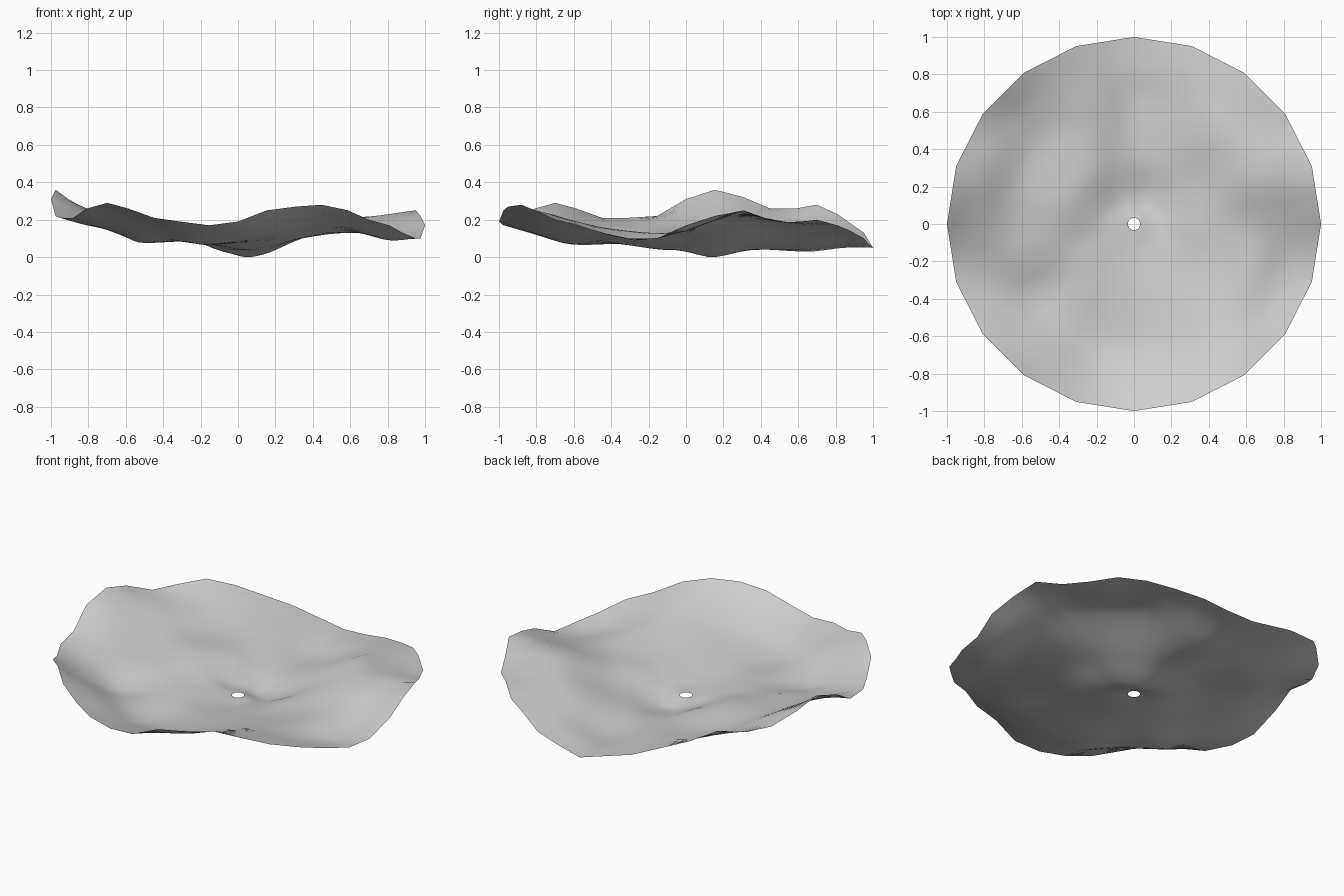
import bpy
import bmesh
import math

SIDES = 20          # corners of the outline
SPOKES = SIDES * 2  # each side is cut in half
RINGS = 28
HOLE = 0.033

# Heights in hundredths, counter-clockwise from +x, for each guide ring
hole_rim = [4, 4, 4, 4]
centre_dip = [3, 1, 0, 2, 4, 6, 6, 5, 4, 4]
inner_bowl = [11, 10, 8, 6, 4, 4, 6, 10, 12, 13,
              12, 10, 9, 8, 7, 7, 7, 8, 9, 10]
outer_bowl = [14, 20, 19, 16, 7, 3, 11, 12, 14, 17,
              16, 14, 8, 10, 7, 9, 12, 16, 15, 13]
shoulder = [14, 23, 19, 17, 10, 5, 12, 17, 20, 26,
            24, 17, 17, 19, 13, 14, 19, 22, 15, 9]
outer_rim = [17, 22, 25, 20, 18, 20, 17, 14, 10, 7,
             5, 9, 13, 18, 23, 28, 26, 26, 32, 36,
             31, 22, 21, 21, 26, 29, 26, 21, 19, 17,
             19, 25, 27, 28, 25, 20, 17, 13, 10, 10]
guide_rings = [(HOLE, hole_rim), (0.14, centre_dip), (0.36, inner_bowl),
               (0.66, outer_bowl), (0.85, shoulder), (1.0, outer_rim)]


def hermite(start, end, slope_start, slope_end, t):
    """Cubic blend between two values with given end slopes."""
    return (start * (1 + 2 * t) * (1 - t) ** 2
            + slope_start * t * (1 - t) ** 2
            + end * t * t * (3 - 2 * t)
            + slope_end * t * t * (t - 1))


def around(values, turn):
    """Smooth closed interpolation around a ring; turn runs from 0 to 1."""
    count = len(values)
    place = turn * count
    index = int(place)
    before, start, end, after = (values[(index + k) % count]
                                 for k in (-1, 0, 1, 2))
    return hermite(start, end, (end - before) / 2, (after - start) / 2,
                   place - index)


def height(radius, turn):
    """Smooth interpolation outward across the guide rings."""
    radii = [ring[0] for ring in guide_rings]
    levels = [around(ring[1], turn) / 100 for ring in guide_rings]
    last = len(radii) - 1

    def slope(k):
        low, high = max(k - 1, 0), min(k + 1, last)
        return (levels[high] - levels[low]) / (radii[high] - radii[low])

    k = 0
    while k < last - 1 and radius > radii[k + 1]:
        k += 1
    span = radii[k + 1] - radii[k]
    return hermite(levels[k], levels[k + 1], slope(k) * span,
                   slope(k + 1) * span, (radius - radii[k]) / span)


def outline(turn):
    """Point on the straight-sided outline."""
    side = int(turn * SIDES)
    t = turn * SIDES - side
    a, b = (math.tau * (side + k) / SIDES for k in (0, 1))
    return (math.cos(a) * (1 - t) + math.cos(b) * t,
            math.sin(a) * (1 - t) + math.sin(b) * t)


cube = bpy.data.objects.get("Cube")
if cube:
    bpy.data.objects.remove(cube, do_unlink=True)

# Grey material
grey = bpy.data.materials.new("light_grey")
grey.use_nodes = True
colour = (0.62, 0.62, 0.62, 1)
grey.diffuse_color = colour
grey.node_tree.nodes["Principled BSDF"].inputs["Base Color"].default_value = colour

# Rippled sheet with a small centre hole
bm = bmesh.new()
loops = []
for ring in range(RINGS + 1):
    radius = HOLE + (1 - HOLE) * ring / RINGS
    loop = []
    for spoke in range(SPOKES):
        turn = spoke / SPOKES
        x, y = outline(turn)
        loop.append(bm.verts.new((x * radius, y * radius, height(radius, turn))))
    loops.append(loop)
for inner, outer in zip(loops, loops[1:]):
    for k in range(SPOKES):
        n = (k + 1) % SPOKES
        face = bm.faces.new((inner[k], outer[k], outer[n], inner[n]))
        face.smooth = True

# Rest the lowest point on the ground
lowest = min(v.co.z for v in bm.verts)
for v in bm.verts:
    v.co.z -= lowest

mesh = bpy.data.meshes.new("rippled_disc")
bm.to_mesh(mesh)
bm.free()
mesh.materials.append(grey)
disc = bpy.data.objects.new("rippled_disc", mesh)
bpy.context.collection.objects.link(disc)
